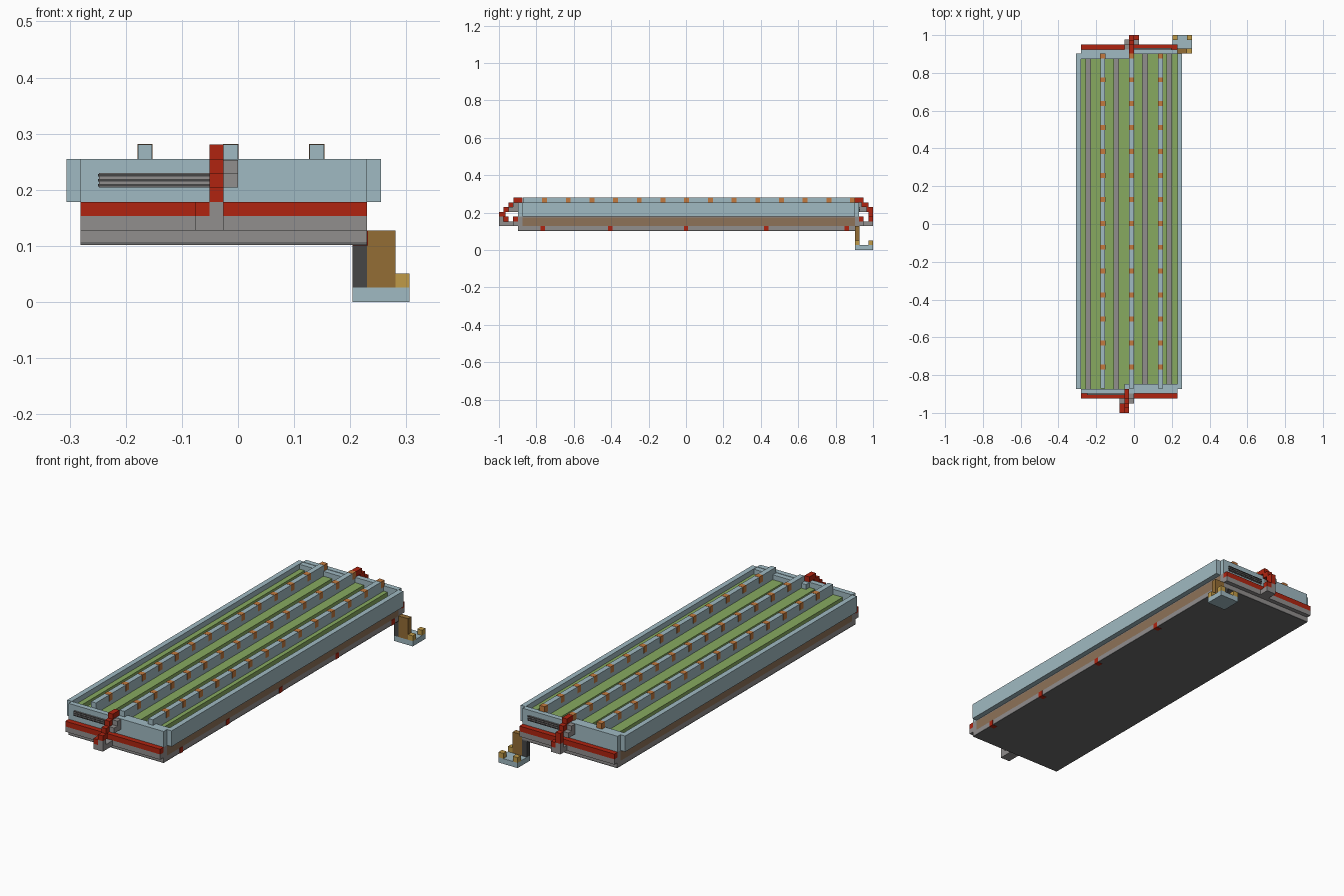
import bpy, bmesh
from mathutils import Vector

if "Cube" in bpy.data.objects:
    bpy.data.objects.remove(bpy.data.objects["Cube"], do_unlink=True)


def material(name, hexcode):
    srgb = [int(hexcode[i:i + 2], 16) / 255 for i in (0, 2, 4)]
    lin = [c / 12.92 if c <= 0.04045 else ((c + 0.055) / 1.055) ** 2.4 for c in srgb]
    m = bpy.data.materials.new(name)
    m.use_nodes = True
    m.diffuse_color = (*lin, 1)
    m.node_tree.nodes["Principled BSDF"].inputs["Base Color"].default_value = (*lin, 1)
    return m


BLUE = material("pale blue", "A0BAC2")
GREEN = material("leaf green", "87AA60")
GREY = material("warm grey", "918E8D")
MID = material("underside grey", "6A6A6A")
DARK = material("dark grey", "464646")
RED = material("red", "B02410")
TAN = material("tan", "8D7258")
BROWN = material("brown", "946D35")
GOLD = material("gold", "C09B48")
ORANGE = material("orange", "C47A3E")

U = 0.0255                      # one block
XL, XR = -11 * U, 9 * U         # body sides
YF, YB = -0.873, 0.903          # body ends
PIVOT = Vector((-U, 0.013))     # the two ends match by a half turn about here
BASE, LOW, MIDZ, DECK, LEAF, RIM, TOP = (n * U for n in (4, 5, 6, 7, 9, 10, 11))


def boxes(name, mat, *spans):
    """One object made of boxes, each given as x0, x1, y0, y1, z0, z1."""
    bm = bmesh.new()
    for x0, x1, y0, y1, z0, z1 in spans:
        verts = bmesh.ops.create_cube(bm, size=1)["verts"]
        for v in verts:
            v.co = Vector(((x0 + x1) / 2 + v.co.x * (x1 - x0),
                           (y0 + y1) / 2 + v.co.y * (y1 - y0),
                           (z0 + z1) / 2 + v.co.z * (z1 - z0)))
    me = bpy.data.meshes.new(name)
    bm.to_mesh(me)
    bm.free()
    me.materials.append(mat)
    ob = bpy.data.objects.new(name, me)
    bpy.context.collection.objects.link(ob)
    return ob


def both_ends(name, mat, *spans):
    """Front part and its half-turned copy at the back, kept inside the length."""
    boxes("front_" + name, mat, *spans)
    turned = []
    for x0, x1, y0, y1, z0, z1 in spans:
        a, b = 2 * PIVOT.y - y1, 2 * PIVOT.y - y0
        turned.append((2 * PIVOT.x - x1, 2 * PIVOT.x - x0,
                       min(a, 1 - U), min(b, 1), z0, z1))
    boxes("back_" + name, mat, *turned)


# Base and core
boxes("underside", MID, (XL, XR, YF - U, YB + U, BASE, BASE + 0.005))
boxes("base", GREY, (XL, XR, YF - U, YB + U, BASE + 0.005, LOW))
boxes("core", TAN, (XL, XR, YF, YB, LOW, DECK - 0.004))
boxes("groove_floor", GREY, (XL, XR, YF, YB, DECK - 0.004, DECK))
boxes("side_studs", RED, *[(XR - U, XR + 0.002, y - 0.012, y + 0.012, BASE - 0.001, LOW)
                           for y in (-0.765, -0.406, 0, 0.43, 0.86)])

# Tray walls
boxes("side_walls", BLUE, (XL - U, XL, YF, YB, DECK, RIM), (XR, XR + U, YF, YB, DECK, RIM))
both_ends("wall", BLUE, (XL, XR, YF - U, YF, DECK, RIM))
both_ends("inner_ledge", BLUE, (-2 * U, XR, YF, YF + U, DECK, RIM - 0.002))

# Green beds separated by grooves
grooves = [-10 * U, -4.2 * U, 1.8 * U, 6.8 * U]
edges = [XL] + [e for g in grooves for e in (g, g + U)] + [XR]
boxes("green_beds", GREEN, *[(edges[i], edges[i + 1], YF, YB, DECK, LEAF)
                             for i in range(0, len(edges), 2)])

# Long rails with inlaid blocks
rails = [-7 * U, -U, 5 * U]
boxes("rails", BLUE, *[(x, x + U, YF + 0.002, YB, LEAF, TOP) for x in rails])
spots = [0.89 - 0.1267 * i for i in range(14)]
boxes("rail_inlays", ORANGE, *[(x - 0.001, x + U + 0.001, y - 0.0125, y + 0.0135, RIM - 0.005, TOP + 0.001)
                               for x in rails for y in spots])

# End bars and vents
both_ends("bar", RED, (XL, XR, YF - 2 * U, YF - U, MIDZ, DECK))
both_ends("bar_support", GREY, (XL, XR, YF - 2 * U, YF - U, LOW, MIDZ),
          (XL, XR, YF - U, YF, LOW, DECK))
both_ends("vent", GREY, (-9.7 * U, -2 * U, YF - U - 0.004, YF - U, 8 * U, LEAF))
both_ends("vent_slats", DARK, *[(-9.8 * U, -2 * U, YF - U - 0.006, YF - U, z - 0.0025, z + 0.0025)
                                for z in (0.208, 0.217, 0.226)])

# Stepped lever at each end
both_ends("lever_foot", GREY, (-3 * U, -U, -1, YF - 2 * U, LOW, MIDZ),
          (-2 * U, -U, -1, -1 + U, MIDZ, DECK))
both_ends("lever", RED, (-3 * U, -2 * U, -1, -1 + 2 * U, MIDZ, DECK),
          *[(-2 * U, -U, -1 + U * i, -1 + U * (i + 1.4), DECK + U * i, DECK + U * (i + 1))
            for i in range(4)],
          (-2 * U, -U, YF - U, YF, RIM, TOP))
both_ends("lever_bracket", GREY, (-U, 0, YF - 3 * U, YF - U, 8 * U, LEAF),
          (-U, 0, YF - 2 * U, YF - U, LEAF, RIM - 0.002))

# Hanging step at the back
boxes("step_plate", BLUE, (8 * U, 12 * U, YB, 1, 0, U))
boxes("step_post", BROWN, (9 * U, 11 * U, YB, YB + U, U, LOW))
boxes("step_post_side", DARK, (8 * U, 9 * U, YB, YB + U, U, BASE))
boxes("step_studs", GOLD, (8 * U, 9 * U, 1 - U, 1, U, 2 * U),
      (11 * U, 12 * U, 1 - U, 1, U, 2 * U), (11 * U, 12 * U, YB, YB + U, U, 2 * U))
